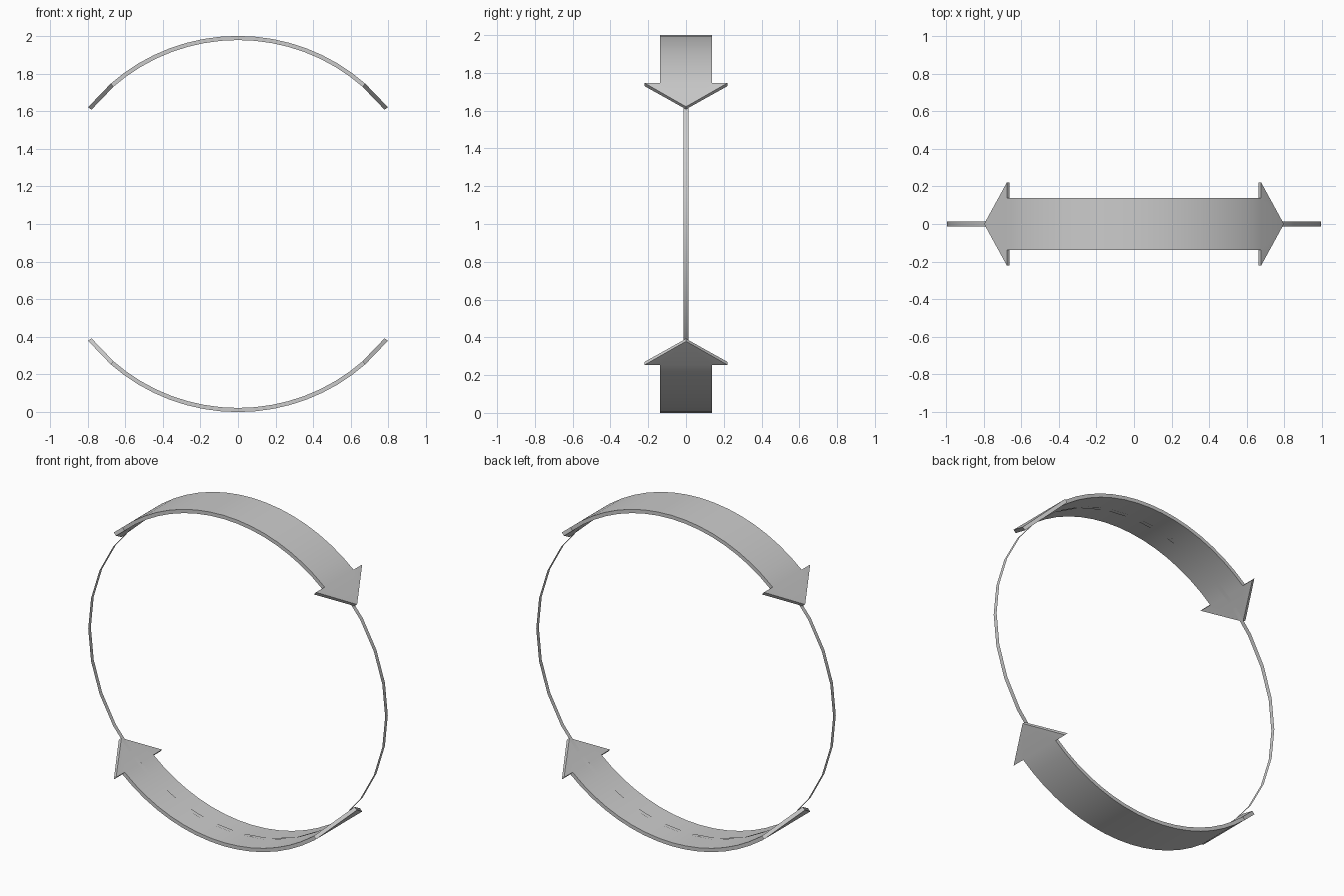
import bpy, bmesh, math

if "Cube" in bpy.data.objects:
    bpy.data.objects.remove(bpy.data.objects["Cube"])

CX, CZ = 1.017, 1.0        # the loop is slightly wider than tall
R_OUT, R_IN, R_RING = 1.0, 0.978, 0.9765
A_SHAFT, A_TIP = math.radians(41.7), math.radians(51.6)
SHAFT_W, HEAD_W, RING_W = 0.138, 0.22, 0.0125


def point(a, r, y):
    # angle measured from the top of the loop
    return (CX * r * math.sin(a), y, 1 + CZ * r * math.cos(a))


def finish(bm, name):
    me = bpy.data.meshes.new(name)
    bm.to_mesh(me)
    bm.free()
    ob = bpy.data.objects.new(name, me)
    bpy.context.collection.objects.link(ob)
    bpy.ops.object.select_all(action='DESELECT')
    ob.select_set(True)
    bpy.context.view_layer.objects.active = ob
    bpy.ops.object.shade_smooth_by_angle(angle=math.radians(20))
    return ob


def arrow(name, turn, segs=16):
    # closed outline: head, shaft edge, other head, other shaft edge
    n = segs + 1
    angs = [A_SHAFT - 2 * A_SHAFT * i / segs for i in range(n)]
    side = [(a, SHAFT_W) for a in angs]
    outline = ([(A_TIP, 0), (A_SHAFT, HEAD_W)] + side +
               [(-A_SHAFT, HEAD_W), (-A_TIP, 0), (-A_SHAFT, -HEAD_W)] +
               [(a, -w) for a, w in reversed(side)] + [(A_SHAFT, -HEAD_W)])
    bm = bmesh.new()
    layers = [[bm.verts.new(point(a + turn, r, y)) for a, y in outline]
              for r in (R_OUT, R_IN)]
    m = len(outline)
    for v in layers:
        # curved shaft strips
        for i in range(segs):
            j, k = 2 + i, m - 2 - i
            bm.faces.new((v[j], v[j + 1], v[k - 1], v[k]))
        # flat arrow heads
        bm.faces.new((v[0], v[1], v[2], v[m - 2], v[m - 1]))
        e = 2 + n
        bm.faces.new((v[e - 1], v[e], v[e + 1], v[e + 2], v[e + 3]))
    # rim
    for i in range(m):
        j = (i + 1) % m
        bm.faces.new((layers[0][i], layers[0][j], layers[1][j], layers[1][i]))
    bmesh.ops.recalc_face_normals(bm, faces=bm.faces)
    return finish(bm, name)


arrow("top_arrow", 0)
arrow("bottom_arrow", math.pi)

# thin ribbon ring running through both arrows
bm = bmesh.new()
N = 32
rows = [[bm.verts.new(point(2 * math.pi * i / N, R_RING, y)) for i in range(N)]
        for y in (-RING_W, RING_W)]
for i in range(N):
    j = (i + 1) % N
    bm.faces.new((rows[0][i], rows[0][j], rows[1][j], rows[1][i]))
finish(bm, "ring_ribbon")
